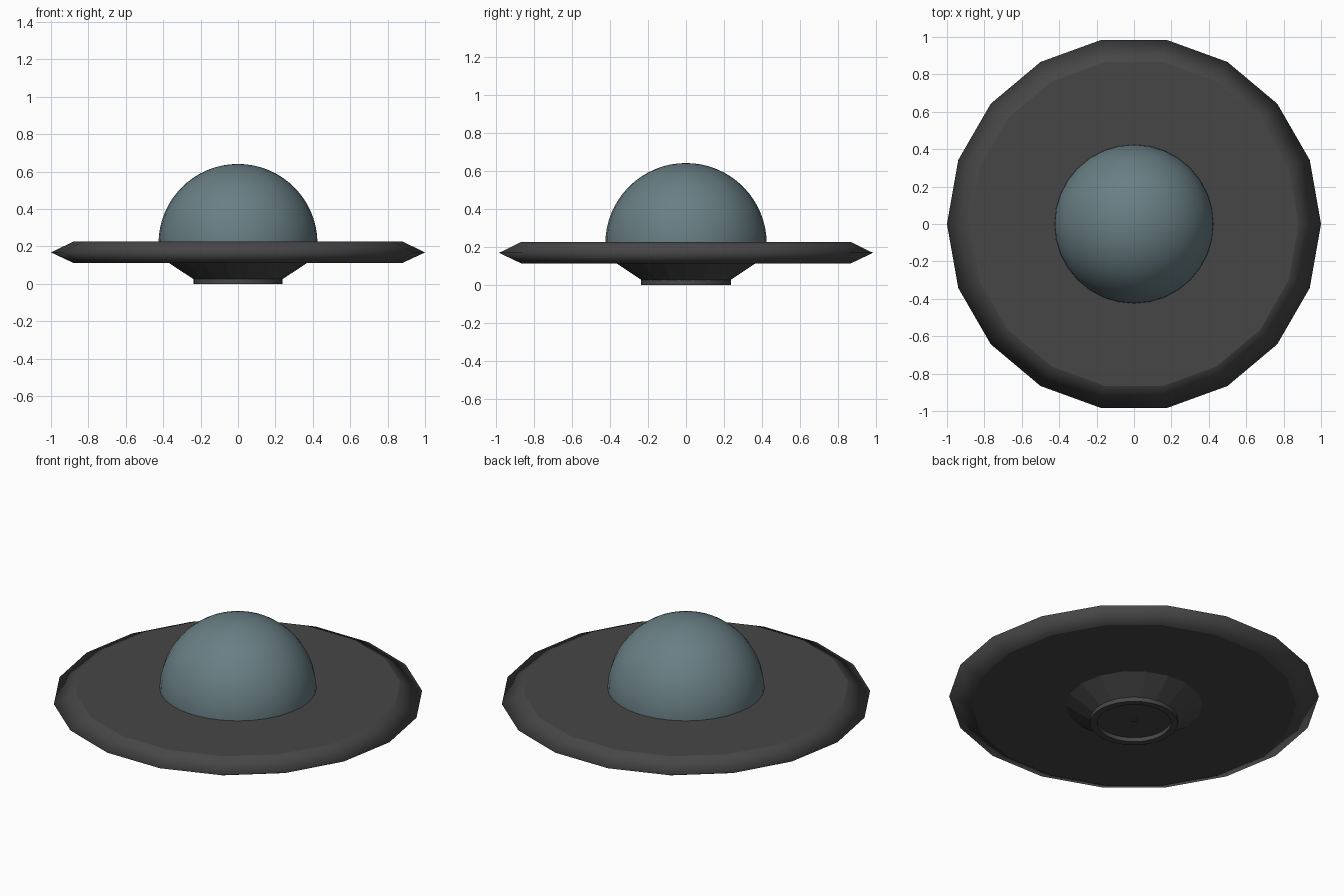
import bpy, bmesh, math

if "Cube" in bpy.data.objects:
    bpy.data.objects.remove(bpy.data.objects["Cube"])


def material(name, rgb):
    m = bpy.data.materials.new(name)
    m.diffuse_color = (*rgb, 1)
    m.use_nodes = True
    m.node_tree.nodes["Principled BSDF"].inputs["Base Color"].default_value = m.diffuse_color
    return m


DARK = material("dark grey hull", (0.062, 0.062, 0.062))
GLASS = material("blue grey glass", (0.14, 0.21, 0.23))


def finish(bm, name, mat):
    bmesh.ops.recalc_face_normals(bm, faces=bm.faces)
    mesh = bpy.data.meshes.new(name)
    bm.to_mesh(mesh)
    bm.free()
    mesh.materials.append(mat)
    obj = bpy.data.objects.new(name, mesh)
    bpy.context.collection.objects.link(obj)
    return obj


def lathe(name, profile, sides, mat, smooth_bands=(), caps=True, closed=False):
    """Revolve (radius, z) points; smooth_bands lists the bands shaded smooth."""
    bm = bmesh.new()
    rings = [[bm.verts.new((r * math.cos(math.tau * i / sides),
                            r * math.sin(math.tau * i / sides), z))
              for i in range(sides)] for r, z in profile]
    pairs = list(zip(rings, rings[1:]))
    if closed:
        pairs.append((rings[-1], rings[0]))
    for k, (a, b) in enumerate(pairs):
        for i in range(sides):
            j = (i + 1) % sides
            f = bm.faces.new((a[i], a[j], b[j], b[i]))
            f.smooth = k in smooth_bands
    if caps and not closed:
        bm.faces.new(rings[0])
        bm.faces.new(rings[-1])
    return finish(bm, name, mat)


# Saucer disc with a softly shaded pointed rim
lathe("saucer_disc", [(0.88, 0.112), (1.0, 0.168), (0.88, 0.226)], 18, DARK,
      smooth_bands=(0, 1))

# Faceted cone under the disc
lathe("lower_cone", [(0.238, 0.025), (0.37, 0.112)], 18, DARK)

# Round landing ring, open in the middle
lathe("hatch_ring", [(0.237, 0.027), (0.237, 0.0), (0.2, 0.0), (0.2, 0.027)], 48, DARK,
      smooth_bands=(0, 2), closed=True)

# Small stud at the centre of the hatch
lathe("hatch_stud", [(0.022, 0.02), (0.022, 0.03)], 16, DARK)

# Glass dome: upper half of a sphere
bm = bmesh.new()
bmesh.ops.create_uvsphere(bm, u_segments=32, v_segments=32, radius=0.425)
bmesh.ops.translate(bm, verts=bm.verts, vec=(0, 0, 0.216))
bmesh.ops.bisect_plane(bm, geom=bm.verts[:] + bm.edges[:] + bm.faces[:],
                       plane_co=(0, 0, 0.215), plane_no=(0, 0, 1), clear_inner=True)
for f in bm.faces:
    f.smooth = True
finish(bm, "glass_dome", GLASS)
